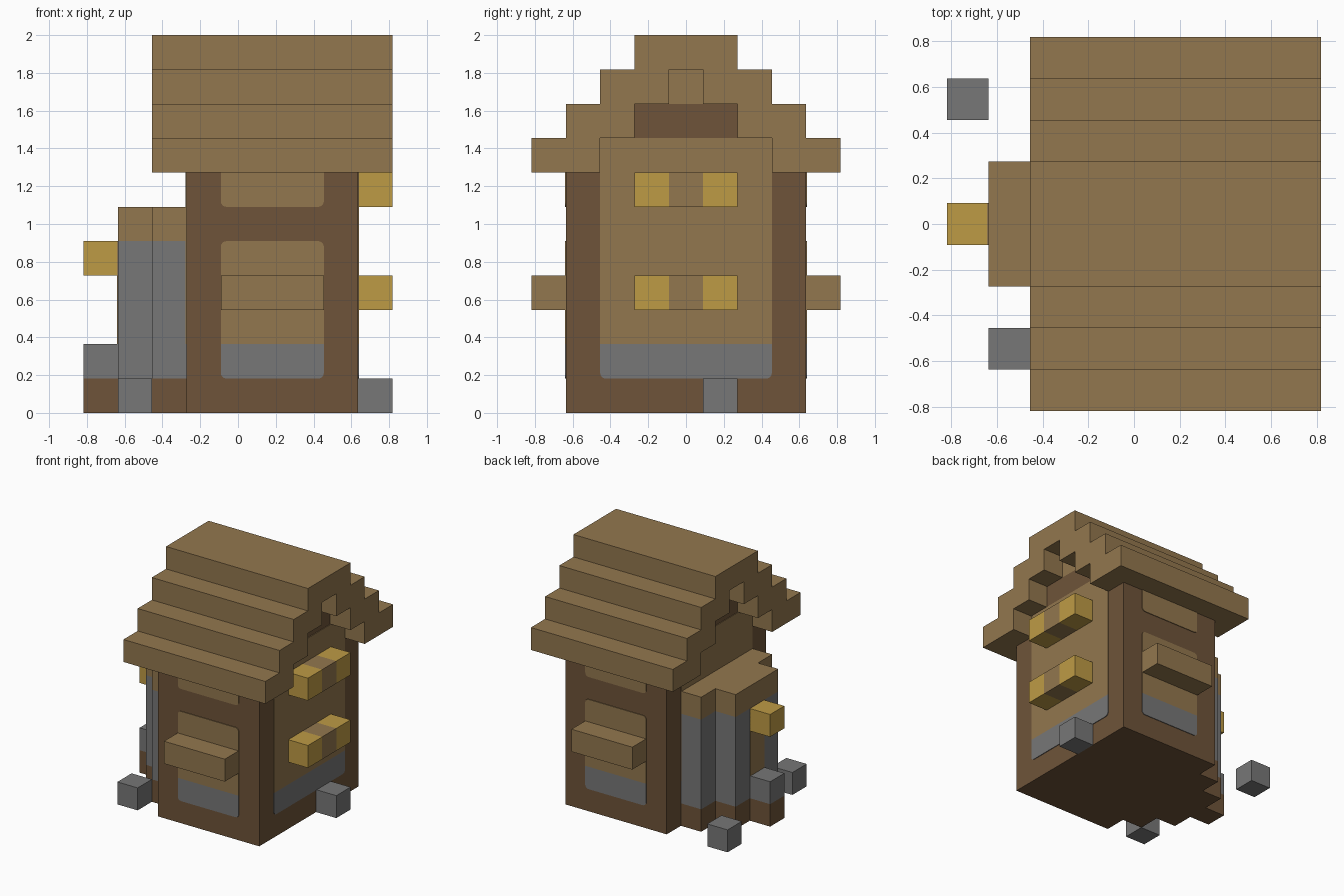
import bpy, bmesh, math
from mathutils import Vector

U = 2 / 11          # one building block
PLATE = 0.03        # painted plate thickness, in blocks

cube = bpy.data.objects.get("Cube")
if cube:
    bpy.data.objects.remove(cube, do_unlink=True)


def material(name, rgb):
    m = bpy.data.materials.new(name)
    m.use_nodes = True
    m.diffuse_color = (*rgb, 1)
    m.node_tree.nodes["Principled BSDF"].inputs["Base Color"].default_value = (*rgb, 1)
    return m


OAK = material("light_wood", (0.29, 0.185, 0.077))
DARK = material("dark_wood", (0.157, 0.088, 0.041))
STONE = material("grey_stone", (0.184, 0.184, 0.184))
GOLD = material("gold", (0.515, 0.328, 0.06))


def prism(name, outline, axis, lo, hi, mat, stone_below=None):
    """Extrude a 2D outline along an axis; optionally turn it to stone below a height."""
    def place(a, b, d):
        return {"x": (d, a, b), "y": (a, d, b), "z": (a, b, d)}[axis]
    bm = bmesh.new()
    face = bm.faces.new([bm.verts.new(place(a, b, lo)) for a, b in outline])
    grown = bmesh.ops.extrude_face_region(bm, geom=[face])["geom"]
    bmesh.ops.translate(bm, verts=[g for g in grown if isinstance(g, bmesh.types.BMVert)],
                        vec=Vector(place(0, 0, hi - lo)))
    if stone_below is not None:
        bmesh.ops.bisect_plane(bm, geom=bm.verts[:] + bm.edges[:] + bm.faces[:],
                               plane_co=(0, 0, stone_below), plane_no=(0, 0, 1))
        for f in bm.faces:
            f.material_index = int(f.calc_center_bounds().z < stone_below)
    bmesh.ops.recalc_face_normals(bm, faces=bm.faces)
    bmesh.ops.scale(bm, verts=bm.verts, vec=(U, U, U))
    mesh = bpy.data.meshes.new(name)
    bm.to_mesh(mesh)
    bm.free()
    mesh.materials.append(mat)
    if stone_below is not None:
        mesh.materials.append(STONE)
    ob = bpy.data.objects.new(name, mesh)
    bpy.context.collection.objects.link(ob)
    return ob


def rect(a0, a1, b0, b1):
    return [(a0, b0), (a1, b0), (a1, b1), (a0, b1)]


def rounded(a0, a1, b0, b1, r=0.16, steps=4):
    corners = [(a1 - r, b1 - r), (a0 + r, b1 - r), (a0 + r, b0 + r), (a1 - r, b0 + r)]
    return [(a + r * math.cos(t), b + r * math.sin(t))
            for i, (a, b) in enumerate(corners)
            for t in [(i + k / steps) * math.pi / 2 for k in range(steps + 1)]]


def block(name, x, y, z, mat, size=(1, 1, 1)):
    """Box centred on x, y and standing at height z."""
    w, d, h = size
    return prism(name, rect(x - w / 2, x + w / 2, y - d / 2, y + d / 2), "z", z, z + h, mat)


# House body and stepped gable
block("house_body", 1, 0, 0, DARK, (5, 7, 7))
for level, (width, mat) in enumerate([(5, OAK), (3, DARK), (1, OAK)]):
    block(f"gable_step_{level + 1}", 1, 0, 7 + level, mat, (5, width, 1))

# Stepped roof shell, two blocks thick on every step
outer, inner = [], []
for i in range(4):
    outer += [(4.5 - i, 7 + i), (4.5 - i, 8 + i)]
    if i < 3:
        inner += [(2.5 - i, 7 + i), (2.5 - i, 8 + i)]
half = inner[::-1] + outer
mirrored = [(-a, b) for a, b in reversed(half)]
prism("roof", half + mirrored, "x", -2.5, 4.5, OAK)

# Rounded panels on the gable ends
for label, x in (("left", 3.5), ("right", -1.5)):
    prism(f"{label}_wall_panel", rounded(-2.5, 2.5, 1, 8), "x", x - PLATE, x + PLATE, OAK, 2)

# Panels and beams on the front and back
for label, side in (("front", -1), ("back", 1)):
    y = 3.5 * side
    prism(f"{label}_lower_panel", rounded(-0.5, 2.5, 1, 5), "y", y - PLATE, y + PLATE, OAK, 2)
    prism(f"{label}_upper_panel", rounded(-0.5, 2.5, 6, 7.5), "y", y - PLATE, y + PLATE, OAK)
    block(f"{label}_beam", 1, 4 * side, 3, OAK, (3, 1, 1))

# Gold-ended beams on the left wall
for label, z in (("lower", 3), ("upper", 6)):
    for y, mat in ((-1, GOLD), (0, OAK), (1, GOLD)):
        block(f"{label}_ledge_{y + 2}", 4, y, z, mat)

# Stepped bay on the right wall
plan = [(-1.5, 2.5), (-2.5, 2.5), (-2.5, 1.5), (-3.5, 1.5)]
plan += [(x, -y) for x, y in reversed(plan)]
for label, z0, z1, mat in (("base", 0, 1, DARK), ("wall", 1, 5, STONE), ("cap", 5, 6, OAK)):
    prism(f"bay_{label}", plan, "z", z0, z1, mat)
prism("bay_door", rect(-0.5, 0.5, 2, 5), "x", -3.5 - PLATE, -3.5, OAK)
block("bay_lamp", -4, 0, 4, GOLD)
block("step_base", -4, 0, 0, DARK)
block("step_top", -4, 0, 1, STONE)

# Loose stones on the ground
for i, (x, y) in enumerate([(4, 1), (-3, -3), (-4, 3)]):
    block(f"stone_{i + 1}", x, y, 0, STONE)
